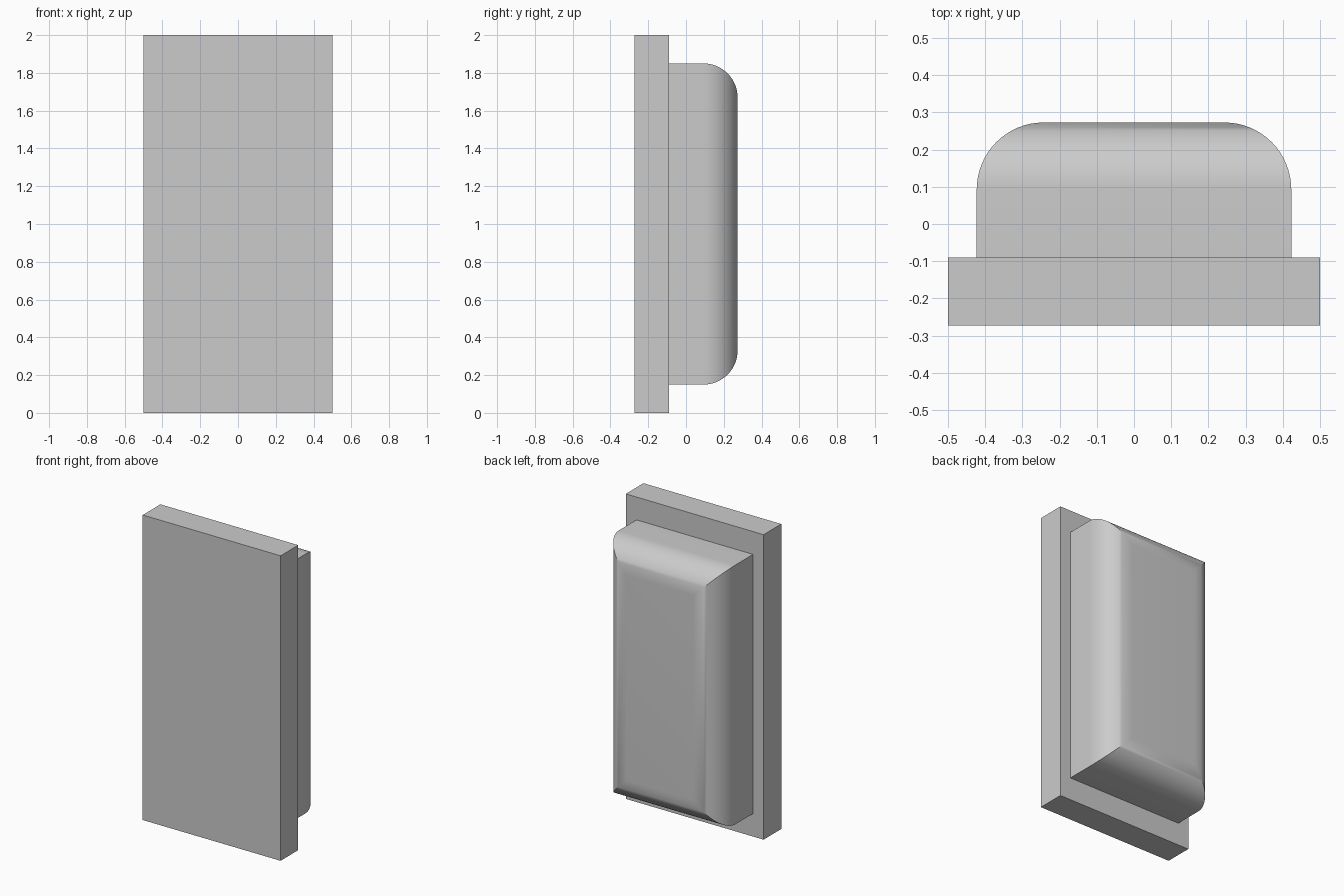
import bpy, bmesh, math

cube = bpy.data.objects.get("Cube")
if cube:
    bpy.data.objects.remove(cube, do_unlink=True)

grey = bpy.data.materials.new("light_grey")
grey.use_nodes = True
colour = (0.6, 0.6, 0.6, 1)
grey.diffuse_color = colour
grey.node_tree.nodes["Principled BSDF"].inputs["Base Color"].default_value = colour


def stacked_block(name, half_x, half_z, steps):
    """Rectangles stacked along y; each step is (inset, y)."""
    bm = bmesh.new()
    rings = []
    for inset, y in steps:
        w, h = half_x - inset, half_z - inset
        corners = ((-w, -h), (w, -h), (w, h), (-w, h))
        rings.append([bm.verts.new((x, y, 1 + z)) for x, z in corners])
    for a, b in zip(rings, rings[1:]):
        for i in range(4):
            j = (i + 1) % 4
            bm.faces.new((a[i], a[j], b[j], b[i]))
    bm.faces.new(rings[0])
    bm.faces.new(rings[-1])
    bmesh.ops.recalc_face_normals(bm, faces=bm.faces)
    mesh = bpy.data.meshes.new(name)
    bm.to_mesh(mesh)
    bm.free()
    mesh.materials.append(grey)
    obj = bpy.data.objects.new(name, mesh)
    bpy.context.collection.objects.link(obj)
    return obj


# Flat front plate
stacked_block("front_plate", 0.5, 1.0, [(0, -0.273), (0, -0.09)])

# Rear housing: straight sides, then a quarter-round edge with mitred corners
radius, segments = 0.18, 16
steps = [(0, -0.1)]
for i in range(segments + 1):
    a = math.pi / 2 * i / segments
    steps.append((radius * (1 - math.cos(a)), 0.273 - radius + radius * math.sin(a)))
housing = stacked_block("rear_housing", 0.423, 0.85, steps)

bpy.ops.object.select_all(action="DESELECT")
housing.select_set(True)
bpy.context.view_layer.objects.active = housing
bpy.ops.object.shade_smooth_by_angle(angle=math.radians(30))
